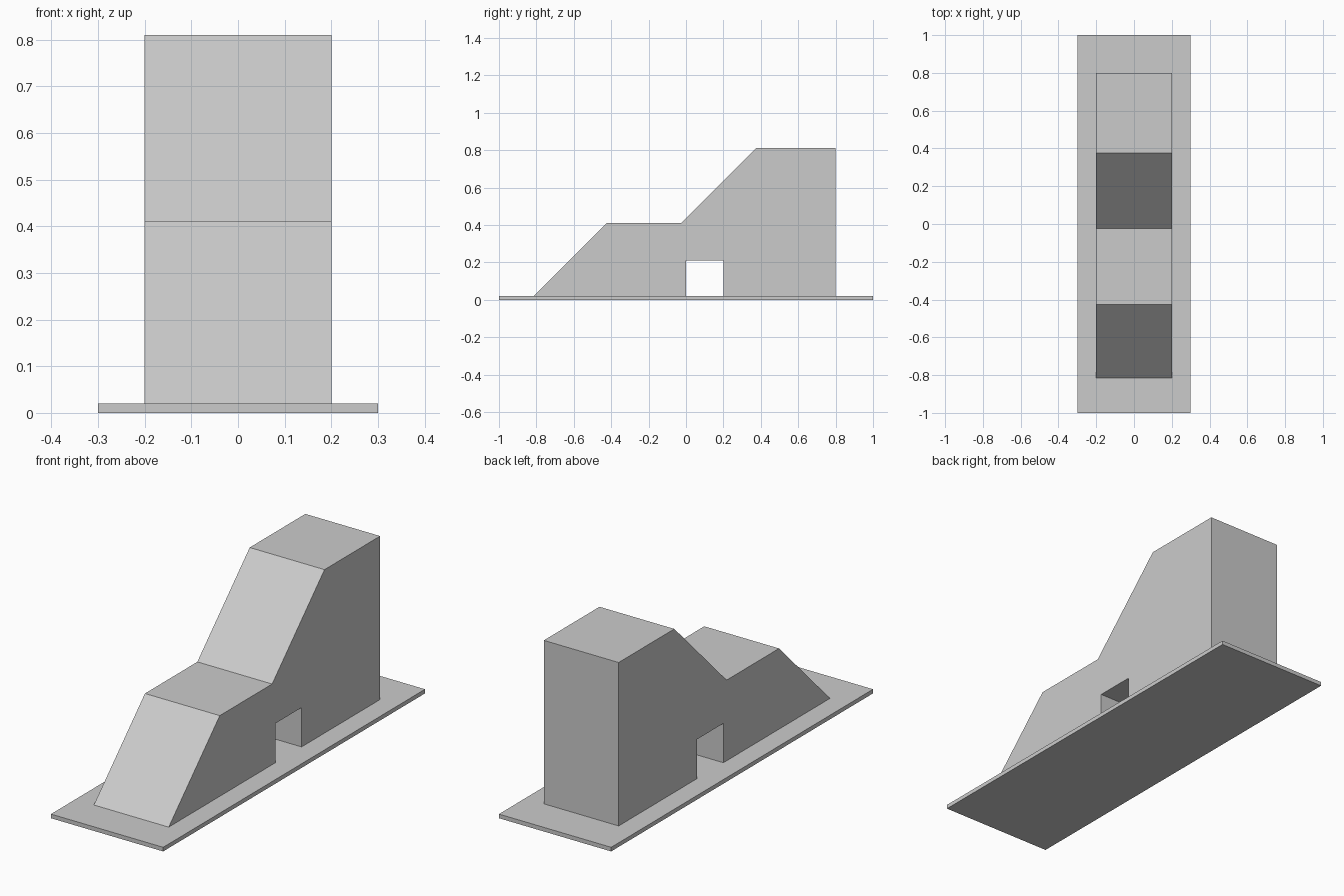
import bpy, bmesh

if "Cube" in bpy.data.objects:
    bpy.data.objects.remove(bpy.data.objects["Cube"])


def extrude_profile(name, points, half_width):
    """Extrude a closed (y, z) outline along x, centred on x = 0."""
    bm = bmesh.new()
    face = bm.faces.new([bm.verts.new((-half_width, y, z)) for y, z in points])
    result = bmesh.ops.extrude_face_region(bm, geom=[face])
    moved = [v for v in result["geom"] if isinstance(v, bmesh.types.BMVert)]
    bmesh.ops.translate(bm, verts=moved, vec=(2 * half_width, 0, 0))
    bmesh.ops.recalc_face_normals(bm, faces=bm.faces)
    mesh = bpy.data.meshes.new(name)
    bm.to_mesh(mesh)
    bm.free()
    obj = bpy.data.objects.new(name, mesh)
    bpy.context.collection.objects.link(obj)
    return obj


# Thin base plate
extrude_profile("base_plate", [(-1, 0), (1, 0), (1, 0.02), (-1, 0.02)], 0.3)

# Stepped ramp body with a square tunnel, sunk slightly into the plate
extrude_profile("ramp_body", [
    (-0.825, 0.01), (0.0, 0.01), (0.0, 0.21), (0.2, 0.21), (0.2, 0.01),
    (0.8, 0.01), (0.8, 0.81), (0.375, 0.81), (-0.025, 0.41), (-0.425, 0.41),
], 0.2)
